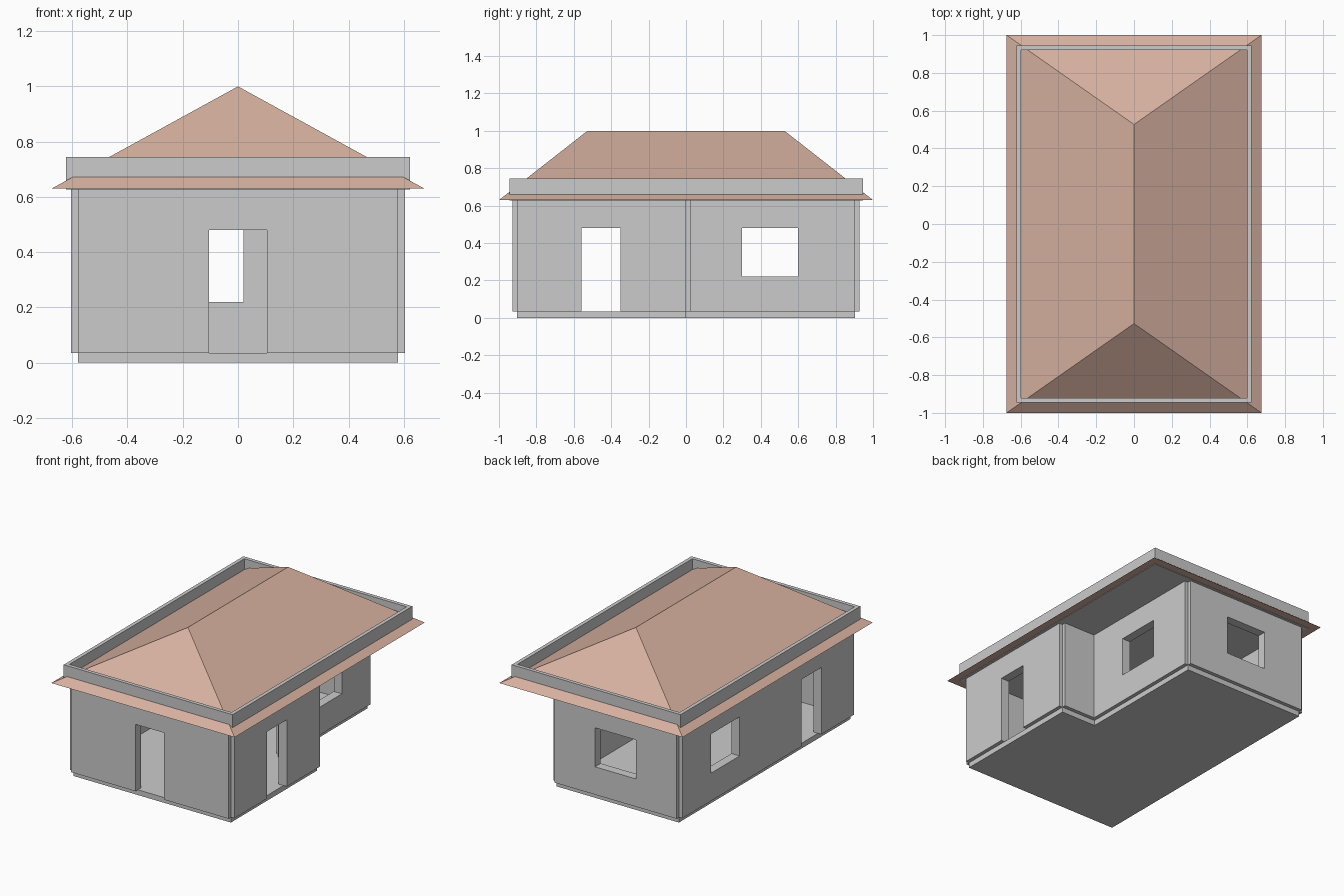
import bpy, bmesh
from mathutils import Vector

if "Cube" in bpy.data.objects:
    bpy.data.objects.remove(bpy.data.objects["Cube"])

HX, HY = 0.58, 0.903        # footprint half sizes
NX, NY = 0.32, 0.0          # inner corner of the L-shaped plan
Z0, Z1 = 0.035, 0.63        # floor level and wall top
OUT, INN = 0.025, 0.035     # wall thickness outside / inside the footprint


def mesh_object(name, bm, mat=None):
    bmesh.ops.recalc_face_normals(bm, faces=bm.faces)
    me = bpy.data.meshes.new(name)
    bm.to_mesh(me)
    bm.free()
    ob = bpy.data.objects.new(name, me)
    bpy.context.collection.objects.link(ob)
    if mat:
        me.materials.append(mat)
    return ob


def prism(name, outline, z0, z1):
    bm = bmesh.new()
    face = bm.faces.new([bm.verts.new((x, y, z0)) for x, y in outline])
    ext = bmesh.ops.extrude_face_region(bm, geom=[face])
    verts = [v for v in ext["geom"] if isinstance(v, bmesh.types.BMVert)]
    bmesh.ops.translate(bm, verts=verts, vec=(0, 0, z1 - z0))
    return mesh_object(name, bm)


def box(name, x, y, z):
    (x0, x1), (y0, y1), (z0, z1) = sorted(x), sorted(y), z
    return prism(name, [(x0, y0), (x1, y0), (x1, y1), (x0, y1)], z0, z1)


def cut(ob, cutter):
    cutter.hide_render = True
    mod = ob.modifiers.new("opening", "BOOLEAN")
    mod.operation = "DIFFERENCE"
    mod.solver = "EXACT"
    mod.object = cutter
    bpy.context.view_layer.objects.active = ob
    bpy.ops.object.modifier_apply(modifier=mod.name)
    bpy.data.objects.remove(cutter)


def wall(name, axis, pos, side, span, openings=()):
    """Wall panel facing +/- axis, with (start, end, bottom, top) openings."""
    def slab(label, s, grow, z):
        depth = (pos + side * (OUT + grow), pos - side * (INN + grow))
        return box(label, depth, s, z) if axis == "x" else box(label, s, depth, z)
    ob = slab(name, span, 0, (Z0, Z1))
    for a, b, lo, hi in openings:
        cut(ob, slab("cutter", (a, b), 0.05, (lo, hi)))


# Stepped base that doubles as the floor
prism("base_floor", [(-HX, -HY), (HX, -HY), (HX, NY), (NX, NY), (NX, HY), (-HX, HY)], 0, Z0)

# Walls; panels stop at the footprint corners, leaving the recessed corners
door = (-0.56, -0.35, 0.0, 0.48)
window = (0.30, 0.60, 0.22, 0.48)
wall("front_wall", "y", -HY, -1, (-HX, HX), [(-0.105, 0.105, 0.0, 0.48)])
wall("left_wall", "x", -HX, -1, (-HY, HY), [door, window])
wall("right_front_wall", "x", HX, 1, (-HY, NY), [door])
wall("return_wall", "y", NY, 1, (NX, HX))
wall("right_back_wall", "x", NX, 1, (NY, HY), [window])
wall("back_wall", "y", HY, 1, (-HX, NX), [(-0.28, 0.02, 0.22, 0.48)])

# Ceiling slab, also covering the porch
PX, PY = 0.622, 0.945
box("ceiling", (-PX, PX), (-PY, PY), (0.627, 0.64))

# Parapet ring standing through the roof
parapet = box("parapet", (-PX, PX), (-PY, PY), (Z1, 0.745))
T = 0.025
cut(parapet, box("cutter", (T - PX, PX - T), (T - PY, PY - T), (0.5, 0.9)))

# Hipped roof
tile = bpy.data.materials.new("roof_tile")
tile.diffuse_color = (0.68, 0.44, 0.35, 1)
tile.use_nodes = True
tile.node_tree.nodes["Principled BSDF"].inputs["Base Color"].default_value = tile.diffuse_color
bm = bmesh.new()
for sx in (-0.675, 0.675):
    for sy in (-1, 1):
        bm.verts.new(Vector((sx, sy, Z1)))
for sy in (-0.527, 0.527):
    bm.verts.new(Vector((0, sy, 1.0)))
bmesh.ops.convex_hull(bm, input=bm.verts)
bmesh.ops.dissolve_limit(bm, angle_limit=0.01, verts=bm.verts, edges=bm.edges)
mesh_object("hip_roof", bm, tile)
